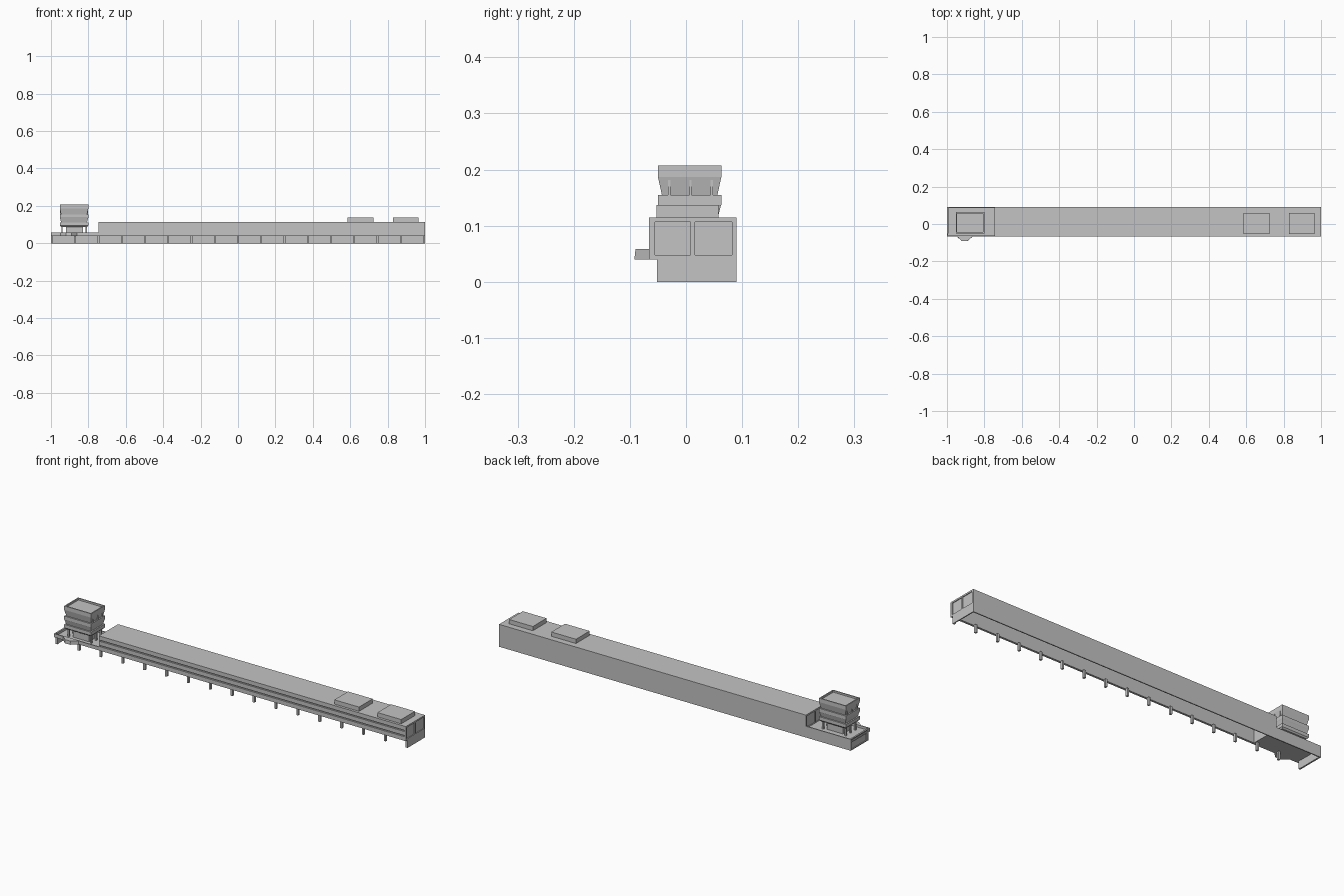
import bpy, bmesh

cube = bpy.data.objects.get("Cube")
if cube:
    bpy.data.objects.remove(cube)

GREY = (0.55, 0.55, 0.55, 1)
mat = bpy.data.materials.new("light_grey")
mat.use_nodes = True
mat.diffuse_color = GREY
mat.node_tree.nodes["Principled BSDF"].inputs["Base Color"].default_value = GREY


def finish(name, bm):
    bmesh.ops.recalc_face_normals(bm, faces=bm.faces[:])
    mesh = bpy.data.meshes.new(name)
    bm.to_mesh(mesh)
    bm.free()
    mesh.materials.append(mat)
    obj = bpy.data.objects.new(name, mesh)
    bpy.context.collection.objects.link(obj)
    return obj


def loft(name, rings):
    """Closed solid through stacked loops of equal length."""
    bm = bmesh.new()
    loops = [[bm.verts.new(p) for p in ring] for ring in rings]
    for a, b in zip(loops, loops[1:]):
        for i in range(len(a)):
            j = (i + 1) % len(a)
            bm.faces.new((a[i], a[j], b[j], b[i]))
    bm.faces.new(loops[0])
    bm.faces.new(loops[-1])
    return finish(name, bm)


def rect(x, y, z, inset=0):
    x0, x1, y0, y1 = x[0] + inset, x[1] - inset, y[0] + inset, y[1] - inset
    return [(x0, y0, z), (x1, y0, z), (x1, y1, z), (x0, y1, z)]


def box(name, x, y, z):
    return loft(name, [rect(x, y, z[0]), rect(x, y, z[1])])


def panelled_wall(name, x, side, y, z, splits, rim=0.008):
    """Thin end wall whose outer face is framed around recessed panels."""
    depth = 0.004
    frame = sorted((x, x - side * depth))
    back = sorted((x - side * depth, x - side * 2 * depth))
    box(name + "_panel", back, y, z)
    for label, level in (("sill", (z[0], z[0] + rim)), ("head", (z[1] - rim, z[1]))):
        box(f"{name}_{label}", frame, y, level)
    for i in range(splits + 1):
        left = y[0] + (y[1] - y[0] - rim) * i / splits
        box(f"{name}_jamb_{i}", frame, (left, left + rim), (z[0] + rim, z[1] - rim))


WALL = 0.005
STEP = -0.745            # where the tall block meets the low deck
FRONT, POST, BACK = -0.066, -0.052, 0.09
SLAB, DECK, RAIL, ROOF = 0.04, 0.046, 0.058, 0.115

# Tall block: open underneath, thin shell
box("back_wall", (STEP, 1), (BACK - WALL, BACK), (0, ROOF))
box("main_roof", (STEP, 1), (FRONT, BACK), (ROOF - WALL, ROOF))
panelled_wall("end_wall", 1, 1, (FRONT, BACK), (SLAB, ROOF), 2)
box("end_wall_base", (1 - WALL, 1), (POST, BACK), (0, SLAB))
panelled_wall("step_wall", STEP, -1, (FRONT, BACK), (SLAB, ROOF), 2)

# Front facade: three bands in front of a recessed strip
box("front_recess", (STEP, 1), (FRONT + 0.007, FRONT + 0.011), (SLAB, ROOF))
for i, level in enumerate(((SLAB, 0.061), (0.067, 0.088), (0.094, ROOF))):
    box(f"front_band_{i}", (STEP, 1), (FRONT, FRONT + 0.008), level)

# Posts along the open garage front
BAYS = 16
for i in range(BAYS + 1):
    x = -0.995 + 1.99 * i / BAYS
    box(f"front_post_{i}", (x - 0.005, x + 0.005), (POST, POST + 0.012), (0, SLAB))

# Low deck with parapets
box("deck", (-1, STEP), (FRONT, BACK), (SLAB, DECK))
box("deck_front_parapet", (-1, STEP), (FRONT, FRONT + WALL), (SLAB, RAIL))
box("deck_back_wall", (-1, STEP), (BACK - WALL, BACK), (0, RAIL))
panelled_wall("deck_end_wall", -1, -1, (POST, BACK), (0, RAIL), 1, 0.005)
box("deck_end_parapet", (-1, -1 + WALL), (FRONT, POST), (SLAB, RAIL))

# Podium balcony with angled sides
loft("podium", [[(-0.948, FRONT, z), (-0.92, y, z), (-0.89, y, z), (-0.862, FRONT, z)]
                for z, y in ((SLAB, -0.092), (RAIL, -0.09))])

# Roof units
for i, x in enumerate(((0.585, 0.725), (0.83, 0.965))):
    box(f"roof_unit_{i}", x, (-0.053, 0.058), (ROOF, 0.137))

# Control tower: stacked bands with flared window strips, sunk roof
TX, TY = (-0.953, -0.8), (-0.05, 0.063)
profile = [(0.088, 0.006), (0.095, 0), (0.112, 0), (0.112, 0.007), (0.135, 0.001),
           (0.137, 0), (0.155, 0), (0.155, 0.007), (0.187, 0), (0.207, 0),
           (0.207, 0.006), (0.198, 0.006)]
loft("tower", [rect(TX, TY, z, inset) for z, inset in profile])
box("tower_core", (-0.92, -0.83), (-0.025, 0.04), (DECK, 0.09))

# Tower columns and window mullions
for s, x in enumerate((-0.941, -0.812)):
    for i, y in enumerate((-0.03, 0.008, 0.046)):
        box(f"tower_column_{s}_{i}", (x - 0.004, x + 0.004), (y - 0.004, y + 0.004),
            (DECK, 0.09))
        edge = TX[0] + 0.001 if s == 0 else TX[1] - 0.001
        inner = edge + (0.01 if s == 0 else -0.01)
        box(f"tower_mullion_{s}_{i}", sorted((edge, inner)), (y - 0.002, y + 0.002),
            (0.155, 0.181))
